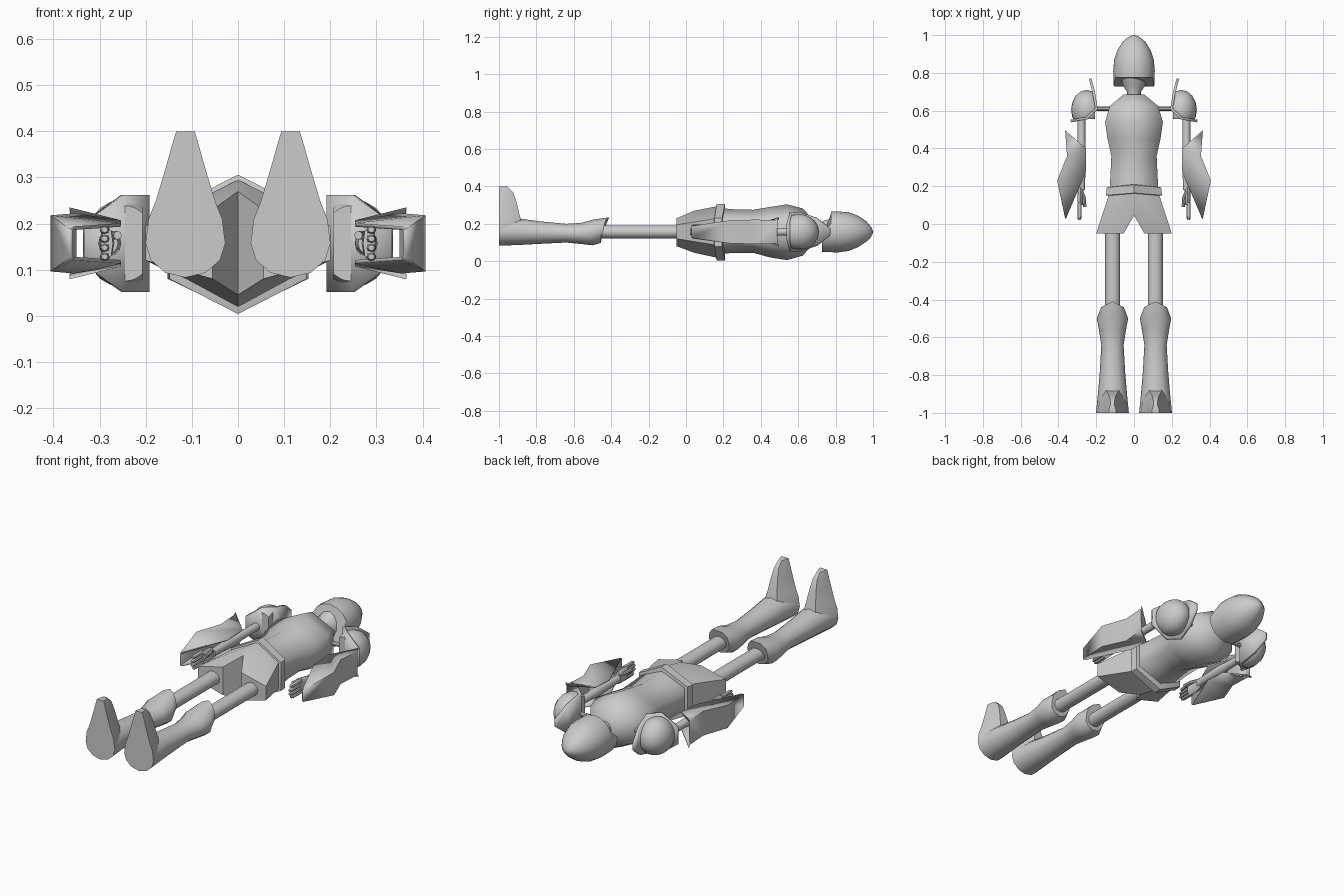
import bpy, bmesh, math
from mathutils import Vector

if "Cube" in bpy.data.objects:
    bpy.data.objects.remove(bpy.data.objects["Cube"])

CZ = 0.157  # height of the body's long axis
grey = bpy.data.materials.new("armour grey")
grey.diffuse_color = (0.6, 0.6, 0.6, 1)
grey.use_nodes = True
grey.node_tree.nodes["Principled BSDF"].inputs["Base Color"].default_value = grey.diffuse_color


def finish(name, bm, mirror=False, angle=40, thick=0):
    bmesh.ops.recalc_face_normals(bm, faces=bm.faces)
    me = bpy.data.meshes.new(name)
    bm.to_mesh(me)
    bm.free()
    ob = bpy.data.objects.new(name, me)
    bpy.context.collection.objects.link(ob)
    me.materials.append(grey)
    bpy.ops.object.select_all(action='DESELECT')
    ob.select_set(True)
    bpy.context.view_layer.objects.active = ob
    bpy.ops.object.shade_smooth_by_angle(angle=math.radians(angle))
    if thick:
        m = ob.modifiers.new("thickness", 'SOLIDIFY')
        m.thickness, m.offset = thick, 0
    if mirror:
        ob.modifiers.new("mirror", 'MIRROR')
    return ob


def loft(name, rings, closed=True, cap=True, **kw):
    bm = bmesh.new()
    vs = [[bm.verts.new(p) for p in r] for r in rings]
    n = len(rings[0])
    for a, b in zip(vs, vs[1:]):
        for i in range(n if closed else n - 1):
            j = (i + 1) % n
            bm.faces.new((a[i], a[j], b[j], b[i]))
    if cap and closed:
        bm.faces.new(vs[0])
        bm.faces.new(vs[-1])
    return finish(name, bm, **kw)


def oval(y, hw, lo, hi, x=0, n=12):
    c, r = (lo + hi) / 2, (hi - lo) / 2
    return [(x + hw * math.cos(2 * math.pi * i / n), y, c + r * math.sin(2 * math.pi * i / n))
            for i in range(n)]


def hexa(y, hw, lo, hi, k=0.5, peak=0):
    c, r = (lo + hi) / 2, (hi - lo) / 2
    return [(0, y + peak, hi), (hw, y, c + r * k), (hw, y, c - r * k),
            (0, y + peak, lo), (-hw, y, c - r * k), (-hw, y, c + r * k)]


# Helmet: rounded dome, the lower rim cut higher over the face
rim = [(x, 0.775 if z > 0.19 else 0.728, z) for x, y, z in oval(0, 0.107, 0.05, 0.265, n=16)]
loft("helmet", [rim, oval(0.81, 0.11, 0.047, 0.266, n=16), oval(0.87, 0.105, 0.055, 0.262, n=16),
                oval(0.92, 0.088, 0.075, 0.243, n=16), oval(0.965, 0.06, 0.105, 0.213, n=16),
                oval(0.99, 0.03, 0.13, 0.183, n=16), oval(1.0, 0.006, 0.15, 0.162, n=16)], angle=50)
loft("neck", [oval(0.66, 0.04, 0.11, 0.2), oval(0.70, 0.037, 0.115, 0.2),
              oval(0.735, 0.06, 0.095, 0.215), oval(0.79, 0.07, 0.08, 0.235)])

# Torso: ridged breastplate
loft("torso", [hexa(0.17, 0.13, 0.035, 0.285), hexa(0.25, 0.125, 0.045, 0.278),
               hexa(0.36, 0.12, 0.045, 0.275), hexa(0.45, 0.14, 0.02, 0.29),
               hexa(0.54, 0.153, 0.006, 0.304), hexa(0.625, 0.128, 0.03, 0.282),
               hexa(0.685, 0.055, 0.1, 0.215)], angle=65)
loft("belt", [hexa(0.15, 0.142, 0.012, 0.298, peak=0.012), hexa(0.152, 0.148, 0.004, 0.306, peak=0.012),
              hexa(0.193, 0.144, 0.004, 0.306, peak=0.015), hexa(0.195, 0.138, 0.012, 0.298, peak=0.015)],
     angle=30)

# Hip guard: two flared halves that meet in a raised notch
bm = bmesh.new()
for s in (-1, 1):
    P = lambda *p: bm.verts.new((s * p[0], p[1], p[2]))
    tf, ts, tu, tb = P(0, .17, .295), P(.128, .17, .23), P(.128, .17, .085), P(0, .17, .018)
    nf, nb = P(0, .045, .27), P(0, .045, .045)
    lf, ls, lu, lb = P(.055, -.05, .23), P(.2, -.05, .195), P(.2, -.05, .12), P(.055, -.05, .08)
    for f in ((tf, nf, lf, ls), (tf, ls, ts), (ts, ls, lu, tu), (tu, lu, lb, nb), (tu, nb, tb),
              (nf, nb, lb, lf), (lf, lb, lu, ls)):
        bm.faces.new(f)
bmesh.ops.remove_doubles(bm, verts=bm.verts, dist=1e-4)
finish("hip_guard", bm, angle=40)

# Legs and boots
loft("thigh", [oval(0.02, 0.04, 0.122, 0.192, x=0.113), oval(-0.48, 0.04, 0.122, 0.192, x=0.113)],
     mirror=True)
BX = 0.114
knee = [(x, -0.41 - 0.5 * abs(x - BX), z) if z > CZ else (x, -0.455, z)
        for x, y, z in oval(0, 0.06, 0.098, 0.235, x=BX)]
loft("boot_shaft", [knee, oval(-0.5, 0.083, 0.085, 0.222, x=BX), oval(-0.56, 0.072, 0.092, 0.205, x=BX),
                    oval(-0.64, 0.059, 0.1, 0.2, x=BX), oval(-0.78, 0.067, 0.093, 0.213, x=BX),
                    oval(-0.89, 0.076, 0.087, 0.228, x=BX), oval(-1.0, 0.087, 0.083, 0.235, x=BX)],
     mirror=True)


def foot(z, hw, back):
    return [(BX - hw, -1, z), (BX + hw, -1, z), (BX + hw * .85, (back - 1) / 2, z),
            (BX + hw * .45, back, z), (BX - hw * .45, back, z), (BX - hw * .85, (back - 1) / 2, z)]


loft("foot", [foot(0.16, 0.086, -0.87), foot(0.21, 0.08, -0.88), foot(0.25, 0.064, -0.89),
              foot(0.32, 0.043, -0.907), foot(0.37, 0.029, -0.925), foot(0.4, 0.02, -0.955)],
     mirror=True, angle=50)

# Shoulders: joint rod, bent guard plate and domed cap
loft("shoulder_rod", [[(x, 0.61 + .011 * math.cos(a * math.pi / 4), CZ + .011 * math.sin(a * math.pi / 4))
                       for a in range(8)] for x in (0.1, 0.25)], mirror=True)
guard = [(.232, .77, .02), (.214, .70, .075), (.198, .61, .105), (.25, .56, .105), (.335, .545, .045)]
loft("shoulder_guard", [[(x, y, CZ - h), (x, y, CZ + h)] for x, y, h in guard],
     closed=False, mirror=True, thick=0.014, angle=25)
bm = bmesh.new()
bmesh.ops.create_uvsphere(bm, u_segments=16, v_segments=10, radius=1)
for v in bm.verts:
    v.co = Vector((.25 + .083 * v.co.x, .605 + .105 * v.co.y, CZ + .095 * v.co.z))
for co, no in (((.207, 0, 0), (-1, 0, 0)), ((0, .555, 0), (0, -1, 0))):
    bmesh.ops.bisect_plane(bm, geom=bm.verts[:] + bm.edges[:] + bm.faces[:],
                           plane_co=co, plane_no=no, clear_outer=True)
    bmesh.ops.holes_fill(bm, edges=[e for e in bm.edges if e.is_boundary])
finish("shoulder_cap", bm, mirror=True)

# Arms and hands
AX = 0.278
loft("arm", [oval(y, r, CZ - r * k, CZ + r * k, x=AX) for y, r, k in
             ((.6, .02, 1), (.42, .021, 1), (.36, .025, 1.1), (.22, .019, 1.1), (.18, .018, 1.2))], mirror=True)
loft("palm", [oval(y, w, CZ - h, CZ + h, x=.284, n=8) for y, w, h in
              ((.2, .015, .02), (.16, .016, .036), (.1, .013, .038))], mirror=True)
for i in range(4):
    z = CZ - 0.029 + 0.0195 * i
    tip = (0.035, 0.022, 0.022, 0.03)[i]
    loft("finger", [oval(y, r * 1.15, z - r, z + r, x=.289, n=8) for y, r in
                    ((.115, .0095), (tip + .01, .009), (tip, .006))], mirror=True)
loft("thumb", [oval(y, .009, .165, .184, x=x, n=8) for y, x in
               ((.175, .278), (.14, .264), (.09, .261))], mirror=True)

# Forearm shield: channel plate open towards the body
shield = [(.365, .497, .074, .362, .488, .06), (.254, .40, .046, .352, .36, .062),
          (.254, .28, .04, .404, .23, .058), (.356, .04, .033, .361, .03, .03)]
loft("forearm_shield", [[(xi, yi, CZ + hi), (xo, yo, CZ + ho), (xo, yo, CZ - ho), (xi, yi, CZ - hi)]
                        for xi, yi, hi, xo, yo, ho in shield],
     closed=False, mirror=True, thick=0.008, angle=35)
